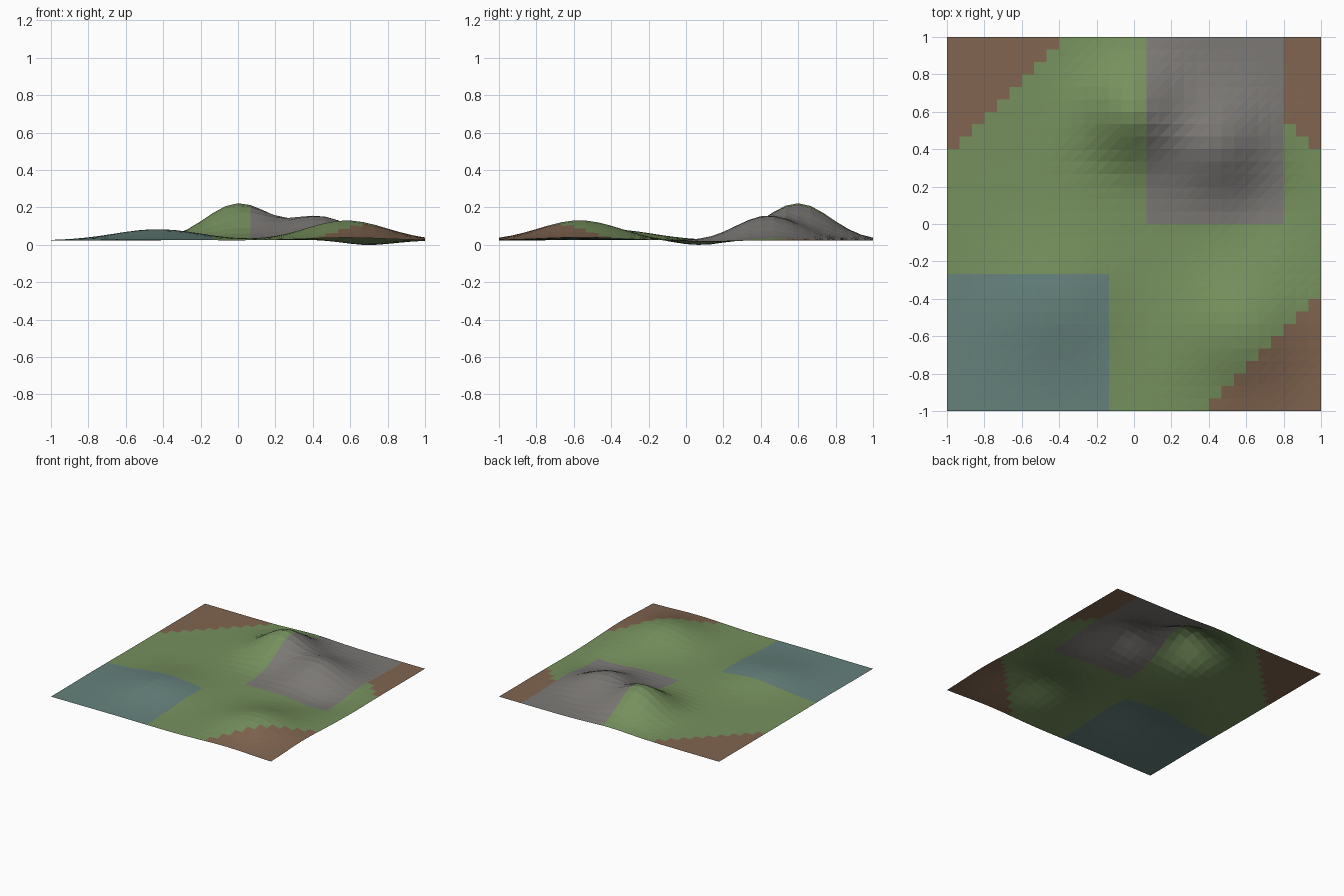
import bpy, bmesh
from math import exp

if "Cube" in bpy.data.objects:
    bpy.data.objects.remove(bpy.data.objects["Cube"])

N = 30          # cells per side
BASE = 0.024    # height of the flat ground

# Hills and the hollow: x, y, height, spread
BUMPS = [
    (0.00, 0.60, 0.196, 0.175),    # tall peak
    (0.44, 0.43, 0.128, 0.17),     # rocky shoulder
    (0.58, -0.57, 0.108, 0.215),   # front hill
    (-0.43, -0.41, 0.060, 0.23),   # low rise in the water patch
    (0.67, 0.10, -0.031, 0.15),    # hollow
]


def height(x, y):
    return BASE + sum(h * exp(-((x - cx) ** 2 + (y - cy) ** 2) / (2 * s * s))
                      for cx, cy, h, s in BUMPS)


def zone(x, y):
    if x < -0.13 and y < -0.26:
        return 2                    # water
    if 0.06 < x < 0.8 and y > 0:
        return 1                    # rock
    if abs(x) + abs(y) > 1.37:
        return 3                    # bare earth corners
    return 0                        # grass


def material(name, color):
    m = bpy.data.materials.new(name)
    m.diffuse_color = (*color, 1)
    m.use_nodes = True
    m.node_tree.nodes["Principled BSDF"].inputs["Base Color"].default_value = m.diffuse_color
    return m


# Terrain sheet
bm = bmesh.new()
bmesh.ops.create_grid(bm, x_segments=N, y_segments=N, size=1)
for f in bm.faces:
    c = f.calc_center_median()
    f.material_index = zone(c.x, c.y)
for v in bm.verts:
    v.co.z = height(v.co.x, v.co.y)
low = min(v.co.z for v in bm.verts)
for v in bm.verts:
    v.co.z -= low
bmesh.ops.triangulate(bm, faces=bm.faces[:], quad_method='FIXED')

mesh = bpy.data.meshes.new("terrain")
bm.to_mesh(mesh)
bm.free()
for name, color in [("grass", (0.18, 0.28, 0.11)), ("rock", (0.20, 0.19, 0.18)),
                    ("water", (0.13, 0.22, 0.20)), ("earth", (0.22, 0.13, 0.08))]:
    mesh.materials.append(material(name, color))
terrain = bpy.data.objects.new("terrain", mesh)
bpy.context.collection.objects.link(terrain)
